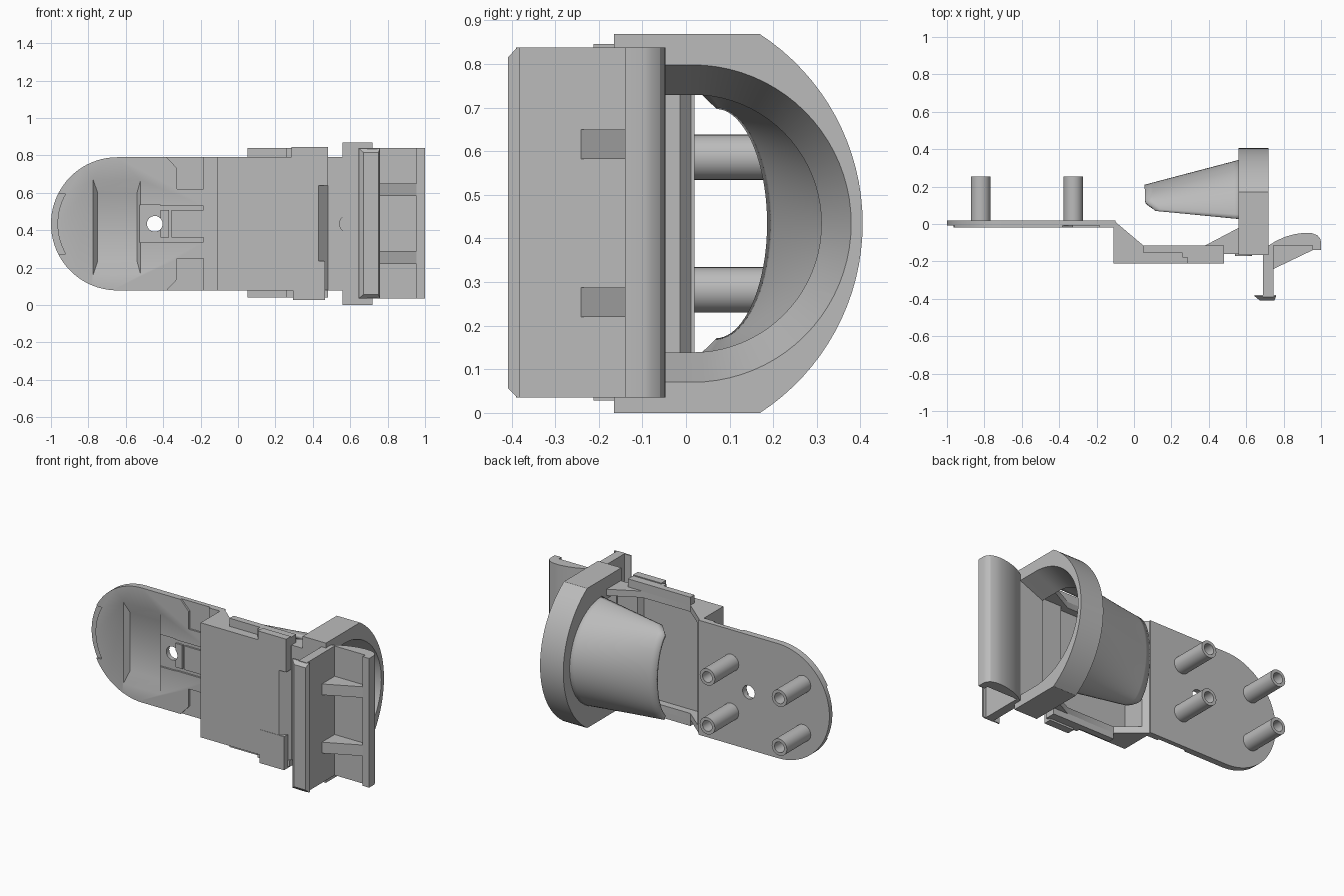
import bpy, bmesh
from math import sin, cos, pi, radians, sqrt, asin
from mathutils import Vector

if "Cube" in bpy.data.objects:
    bpy.data.objects.remove(bpy.data.objects["Cube"])

grey = bpy.data.materials.new("light grey plastic")
grey.use_nodes = True
COLOUR = (0.5, 0.5, 0.5, 1)
grey.diffuse_color = COLOUR
grey.node_tree.nodes["Principled BSDF"].inputs["Base Color"].default_value = COLOUR

MID = 0.434  # height of the mirror plane
parts = []


def add_object(name, bm):
    bmesh.ops.recalc_face_normals(bm, faces=bm.faces[:])
    mesh = bpy.data.meshes.new(name)
    bm.to_mesh(mesh)
    bm.free()
    mesh.materials.append(grey)
    obj = bpy.data.objects.new(name, mesh)
    bpy.context.collection.objects.link(obj)
    parts.append(obj)
    return obj


def loft(name, first, last):
    """Closed solid between two outlines with equal point counts."""
    bm = bmesh.new()
    a = [bm.verts.new(p) for p in first]
    b = [bm.verts.new(p) for p in last]
    n = len(a)
    bm.faces.new(a)
    bm.faces.new(b[::-1])
    for i in range(n):
        j = (i + 1) % n
        bm.faces.new((a[i], b[i], b[j], a[j]))
    return add_object(name, bm)


def place(axis, p, depth):
    u, v = p
    return {"x": (depth, u, v), "y": (u, depth, v), "z": (u, v, depth)}[axis]


def prism(name, axis, outline, start, end):
    return loft(name, [place(axis, p, start) for p in outline],
                [place(axis, p, end) for p in outline])


def rect(u0, u1, v0, v1):
    return [(u0, v0), (u1, v0), (u1, v1), (u0, v1)]


def box(name, x0, x1, y0, y1, z0, z1):
    return prism(name, "z", rect(x0, x1, y0, y1), z0, z1)


def arc(cu, cv, ru, rv, start, end, steps):
    out = []
    for i in range(steps + 1):
        t = radians(start + (end - start) * i / steps)
        out.append((cu + ru * cos(t), cv + rv * sin(t)))
    return out


def circle(u, v, r, steps=32):
    return arc(u, v, r, r, 0, 360, steps)[:-1]


def flip(outline):
    """Mirror an x-z outline about the middle height."""
    return [(u, 2 * MID - v) for u, v in outline]


def cut(target, cutter):
    mod = target.modifiers.new("cut", "BOOLEAN")
    mod.operation = "DIFFERENCE"
    mod.solver = "EXACT"
    mod.object = cutter
    bpy.context.view_layer.objects.active = target
    bpy.ops.object.modifier_apply(modifier=mod.name)
    parts.remove(cutter)
    bpy.data.objects.remove(cutter)


# Round-ended mounting plate
plate_outline = arc(-0.645, MID, 0.355, 0.356, 90, 270, 40)
plate_outline += [(-0.10, 0.078), (-0.10, 0.79)]
plate = prism("mounting_plate", "y", plate_outline, -0.02, 0.02)
cut(plate, prism("hole_cutter", "y", circle(-0.445, MID, 0.042), -0.1, 0.1))

# Sloped pocket in the plate front
cut(plate, loft("pocket_cutter",
                [place("y", p, -0.021) for p in rect(-0.775, -0.52, 0.16, 0.67)],
                [place("y", p, 0.01) for p in rect(-0.75, -0.54, 0.235, 0.60)]))

# Shallow recesses in the plate front
corner = [(-0.40, 0.81), (-0.325, 0.73), (-0.325, 0.62), (-0.185, 0.62), (-0.185, 0.81)]
rim = arc(-0.645, MID, 0.32, 0.32, 150, 210, 16) + [(-1.1, 0.26), (-1.1, 0.608)]
latch = [rect(-0.53, -0.415, 0.335, 0.535),
         rect(-0.416, -0.185, 0.338, 0.36), rect(-0.416, -0.185, 0.508, 0.53),
         rect(-0.37, -0.355, 0.359, 0.509)]
for shape in [corner, flip(corner), rim] + latch:
    cut(plate, prism("recess_cutter", "y", shape, -0.03, -0.009))

# Four hollow posts behind the plate
for x in (-0.82, -0.325):
    for z in (MID - 0.152, MID + 0.152):
        post = prism("hollow_post", "y", circle(x, z, 0.052), 0.01, 0.255)
        cut(post, prism("bore_cutter", "y", circle(x, z, 0.033), 0.06, 0.3))

# Open tray: floor, end wall and two side walls
prism("tray_floor", "z",
      [(-0.11, -0.21), (0.43, -0.21), (0.48, -0.16), (0.57, -0.16),
       (0.57, -0.125), (0.42, -0.125), (0.40, -0.16), (-0.11, -0.16)], 0.08, 0.79)
prism("tray_end_wall", "z",
      [(-0.11, 0.02), (-0.07, -0.014), (-0.07, -0.2), (-0.11, -0.21)], 0.08, 0.79)
side = [(-0.11, 0.02), (0.05, -0.115), (0.38, -0.115), (0.57, -0.015),
        (0.57, -0.16), (0.48, -0.16), (0.43, -0.21), (-0.11, -0.21)]
for z0, z1 in ((0.078, 0.118), (0.75, 0.79)):
    prism("tray_side_wall", "z", side, z0, z1)

# Side ledges and clip pads
for z0, z1 in ((0.04, 0.08), (0.788, 0.84)):
    box("side_ledge", 0.05, 0.28, -0.155, -0.115, z0, z1)
    box("rear_ledge", 0.26, 0.48, -0.18, -0.115, z0, z1)
box("upper_clip_pad", 0.285, 0.48, -0.212, -0.165, 0.64, 0.846)
box("lower_clip_pad", 0.295, 0.465, -0.212, -0.165, 0.028, 0.236)

# D-shaped ring with a tapered opening
half = asin(0.434 / 0.518) * 180 / pi
ring_outline = [(-0.165, 0.868), (-0.165, 0)] + arc(-0.113, MID, 0.518, 0.518, -half, half, 32)
ring = prism("ring", "x", ring_outline, 0.56, 0.72)


def opening(x, r):
    points = [(-0.115, MID + r), (-0.115, MID - r)] + arc(0.015, MID, r, r, -90, 90, 40)
    return [place("x", p, x) for p in points]


cut(ring, loft("opening_cutter", opening(0.55, 0.291), opening(0.73, 0.368)))
prism("ring_button", "y", circle(0.585, MID, 0.045), -0.17, -0.14)

# Tapered half-funnel behind the ring
bm = bmesh.new()
rows = []
for i in range(13):
    f = i / 12
    row = []
    for k in range(41):
        t = -pi / 2 + pi * k / 40
        c = cos(t)
        end_x = 0.06 + 0.055 * max(0, 1 - c / 0.36)
        x = 0.58 + (end_x - 0.58) * f
        y = 0.025 + 0.045 * f + (0.31 - 0.182 * f) * c
        z = MID + (0.32 - 0.045 * f) * sin(t)
        row.append(bm.verts.new((x, y, z)))
    rows.append(row)
for a, b in zip(rows, rows[1:]):
    for k in range(40):
        bm.faces.new((a[k], a[k + 1], b[k + 1], b[k]))
funnel = add_object("funnel_shell", bm)
wall = funnel.modifiers.new("wall", "SOLIDIFY")
wall.thickness = 0.025
wall.offset = 0

# Lever: upright web with a chamfered lip
box("lever_web", 0.69, 0.745, -0.39, -0.115, 0.035, 0.838)
box("lever_lip", 0.645, 0.76, -0.388, -0.38, 0.035, 0.838)
loft("lever_lip_face",
     [place("y", p, -0.387) for p in rect(0.645, 0.76, 0.035, 0.838)],
     [place("y", p, -0.408) for p in rect(0.672, 0.75, 0.056, 0.815)])

# Curved finger flap
flap = [(0.69, -0.16), (0.69, -0.13), (0.72, -0.115), (0.76, -0.09), (0.81, -0.068),
        (0.86, -0.054), (0.91, -0.047), (0.95, -0.049), (0.98, -0.06), (0.995, -0.078),
        (1.0, -0.095), (1.0, -0.14), (0.955, -0.14), (0.955, -0.115), (0.745, -0.115),
        (0.745, -0.16)]
prism("finger_flap", "z", flap, 0.035, 0.838)

# Triangular ribs under the flap
for z0, z1 in ((0.22, 0.288), (0.582, 0.65)):
    prism("flap_rib", "z", [(0.74, -0.243), (0.955, -0.14), (0.955, -0.11), (0.74, -0.11)], z0, z1)

# Smooth the curves, keep the edges crisp
bpy.ops.object.select_all(action="DESELECT")
for obj in parts:
    obj.select_set(True)
bpy.context.view_layer.objects.active = parts[0]
bpy.ops.object.shade_smooth_by_angle(angle=radians(30))
